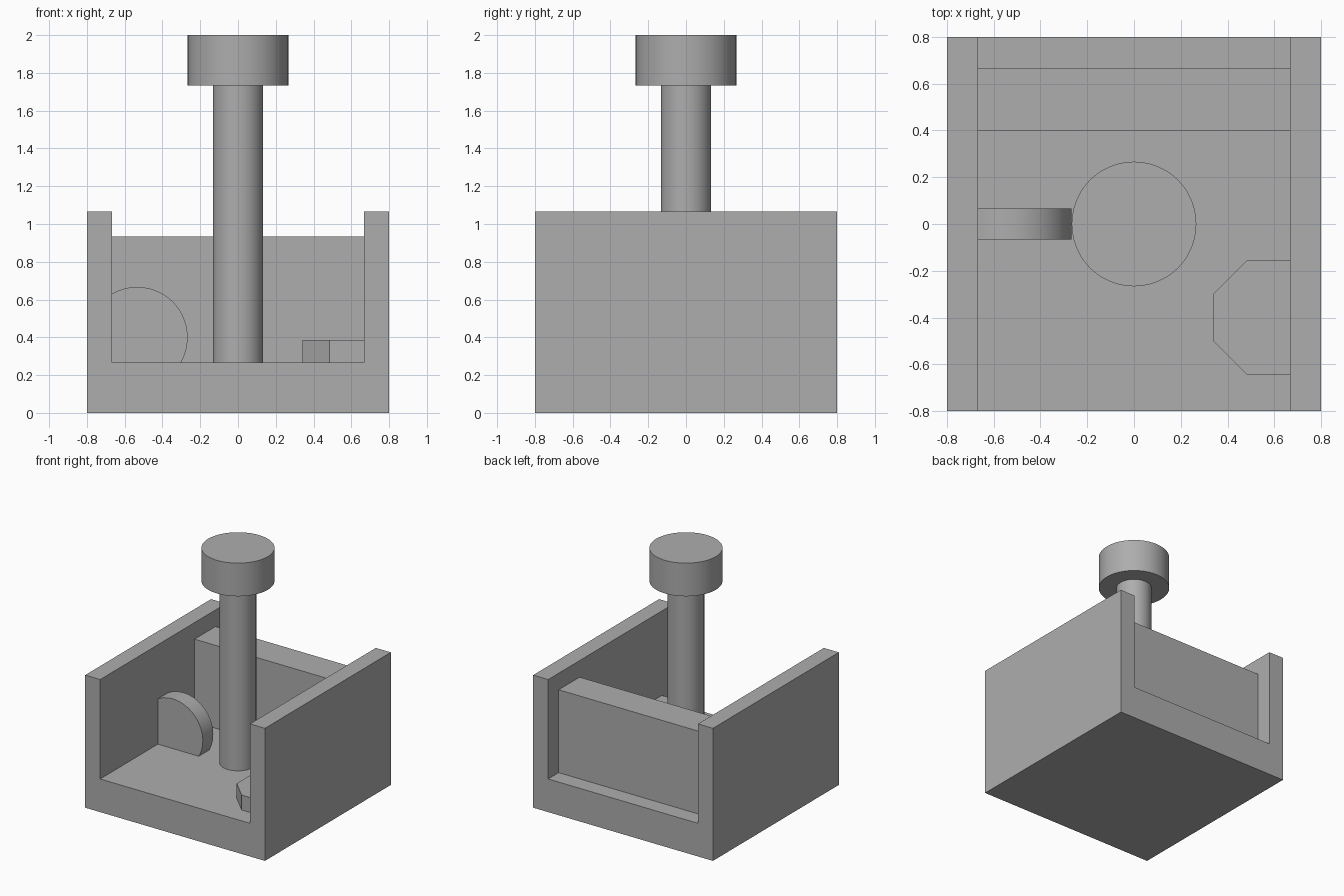
import bpy, bmesh, math
from mathutils import Vector

cube = bpy.data.objects.get("Cube")
if cube:
    bpy.data.objects.remove(cube, do_unlink=True)

U = 2 / 15  # wall thickness, the basic module

grey = bpy.data.materials.new("plain grey")
grey.use_nodes = True
colour = (0.42, 0.42, 0.42, 1)
grey.diffuse_color = colour
grey.node_tree.nodes["Principled BSDF"].inputs["Base Color"].default_value = colour


def prism(name, outline, offset, smooth=False):
    """Extrude a closed 3D outline along offset."""
    bm = bmesh.new()
    face = bm.faces.new([bm.verts.new(p) for p in outline])
    top = bmesh.ops.extrude_face_region(bm, geom=[face], use_keep_orig=True)["geom"]
    verts = [g for g in top if isinstance(g, bmesh.types.BMVert)]
    bmesh.ops.translate(bm, verts=verts, vec=Vector(offset))
    bmesh.ops.recalc_face_normals(bm, faces=bm.faces)
    mesh = bpy.data.meshes.new(name)
    bm.to_mesh(mesh)
    bm.free()
    mesh.materials.append(grey)
    obj = bpy.data.objects.new(name, mesh)
    bpy.context.collection.objects.link(obj)
    if smooth:
        bpy.ops.object.select_all(action='DESELECT')
        obj.select_set(True)
        bpy.context.view_layer.objects.active = obj
        bpy.ops.object.shade_smooth_by_angle(angle=math.radians(30))
    return obj


def arc(radius, start, end, steps):
    """Points on an arc, angles in degrees, both ends included."""
    angles = [math.radians(start + (end - start) * i / steps) for i in range(steps + 1)]
    return [(radius * math.cos(a), radius * math.sin(a)) for a in angles]


# U-shaped tray: floor and two side walls, open at front and back
half = [(6 * U, 0), (6 * U, 8 * U), (5 * U, 8 * U), (5 * U, 2 * U)]
section = half + [(-x, z) for x, z in reversed(half)]
prism("tray", [(x, -6 * U, z) for x, z in section], (0, 12 * U, 0))

# Thick cross panel near the back, lower than the walls
panel = [(-5 * U, 2 * U), (5 * U, 2 * U), (5 * U, 7 * U), (-5 * U, 7 * U)]
prism("back_panel", [(x, 3 * U, z) for x, z in panel], (0, 2 * U, 0))

# Central post with its wide cap, one turned outline stacked as two cylinders
for name, radius, low, high in (("post", U, 2 * U, 13 * U), ("post_cap", 2 * U, 13 * U, 15 * U)):
    ring = arc(radius, 0, 360, 48)[:-1]
    prism(name, [(x, y, low) for x, y in ring], (0, 0, high - low), smooth=True)

# Upright disc, cut off by the floor and the right wall
rim = [(x - 4 * U, z + 3 * U) for x, z in arc(2 * U, -30, 120, 24)]
rim.append((-5 * U, 2 * U))
prism("upright_disc", [(x, -U / 2, z) for x, z in rim], (0, U, 0), smooth=True)

# Low octagonal block, cut off by the left wall
block = [(x + 4.4 * U, y - 3 * U) for x, y in arc(2 * U, 112.5, 247.5, 3)]
block = [(5 * U, block[0][1])] + block + [(5 * U, block[-1][1])]
prism("octagonal_block", [(x, y, 2 * U) for x, y in block], (0, 0, 0.9 * U))
